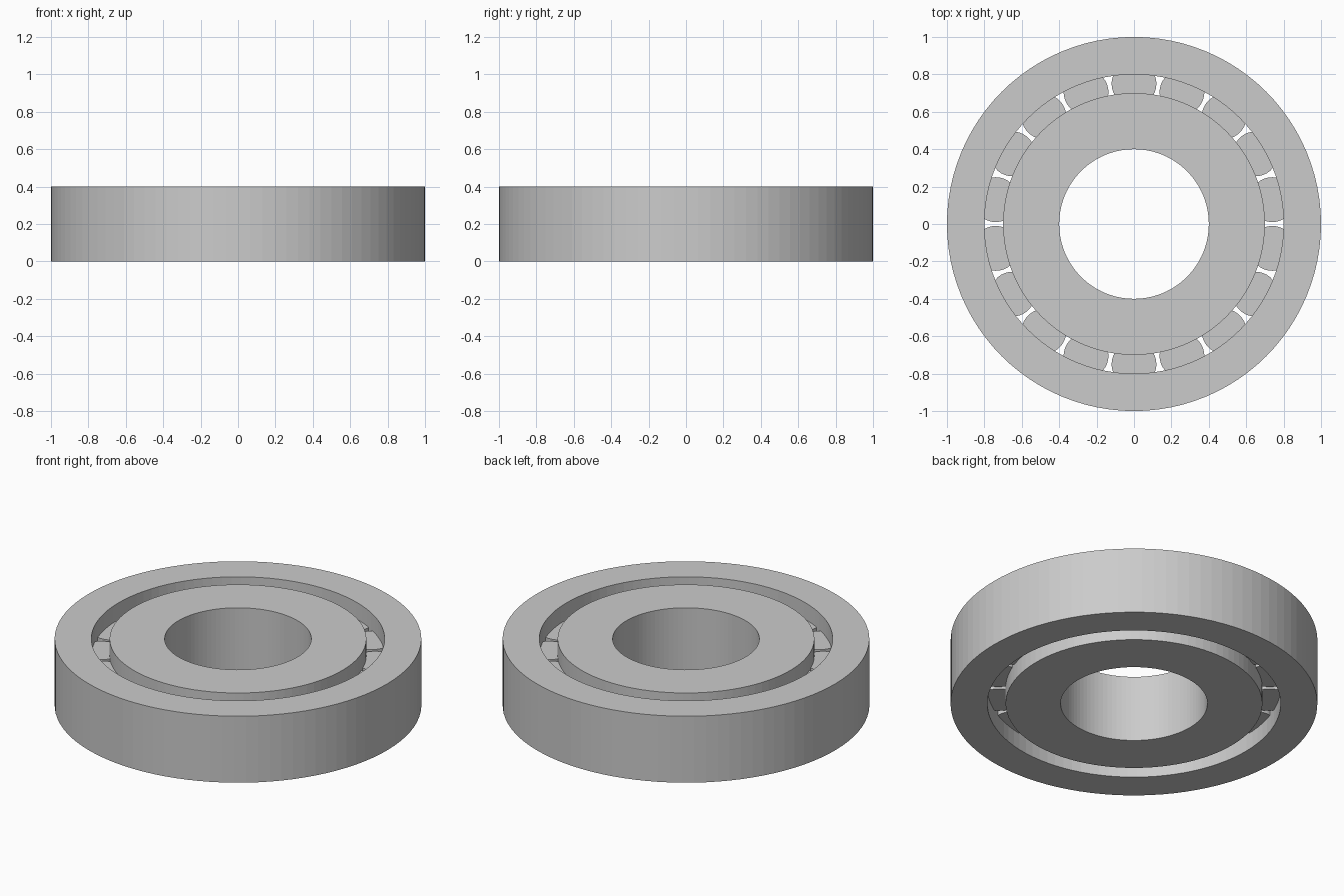
import bpy
import bmesh
from math import cos, sin, radians
from mathutils import Matrix, Vector

HEIGHT = 0.4
ROLLER_COUNT = 18

cube = bpy.data.objects.get("Cube")
if cube:
    bpy.data.objects.remove(cube, do_unlink=True)

steel = bpy.data.materials.new("grey_steel")
steel.use_nodes = True
steel.diffuse_color = (0.6, 0.6, 0.6, 1)
steel.node_tree.nodes["Principled BSDF"].inputs["Base Color"].default_value = (0.6, 0.6, 0.6, 1)


def finish(name, bm):
    """Turn a bmesh into a named steel object."""
    bmesh.ops.recalc_face_normals(bm, faces=bm.faces)
    mesh = bpy.data.meshes.new(name)
    bm.to_mesh(mesh)
    bm.free()
    mesh.materials.append(steel)
    obj = bpy.data.objects.new(name, mesh)
    bpy.context.collection.objects.link(obj)
    return obj


def ring(name, inner, outer, sides=96):
    """Spin a rectangular section around the z axis."""
    bm = bmesh.new()
    section = [(inner, 0), (outer, 0), (outer, HEIGHT), (inner, HEIGHT)]
    loops = []
    for i in range(sides):
        turn = Matrix.Rotation(radians(360 * i / sides), 3, "Z")
        loops.append([bm.verts.new(turn @ Vector((r, 0, z))) for r, z in section])
    for i in range(sides):
        a, b = loops[i], loops[(i + 1) % sides]
        for j in range(4):
            k = (j + 1) % 4
            bm.faces.new((a[j], b[j], b[k], a[k]))
    return finish(name, bm)


# Inner and outer races
ring("outer_ring", 0.8, 1.0)
ring("inner_ring", 0.4, 0.7)

# Upright rollers, recessed below both ring faces
for i in range(ROLLER_COUNT):
    angle = radians(90 + i * 360 / ROLLER_COUNT)
    bm = bmesh.new()
    place = Matrix.Translation((0.75 * cos(angle), 0.75 * sin(angle), HEIGHT / 2))
    bmesh.ops.create_cone(bm, cap_ends=True, segments=32, radius1=0.12, radius2=0.12,
                          depth=0.2, matrix=place @ Matrix.Rotation(angle, 4, "Z"))
    finish(f"roller_{i + 1}", bm)
